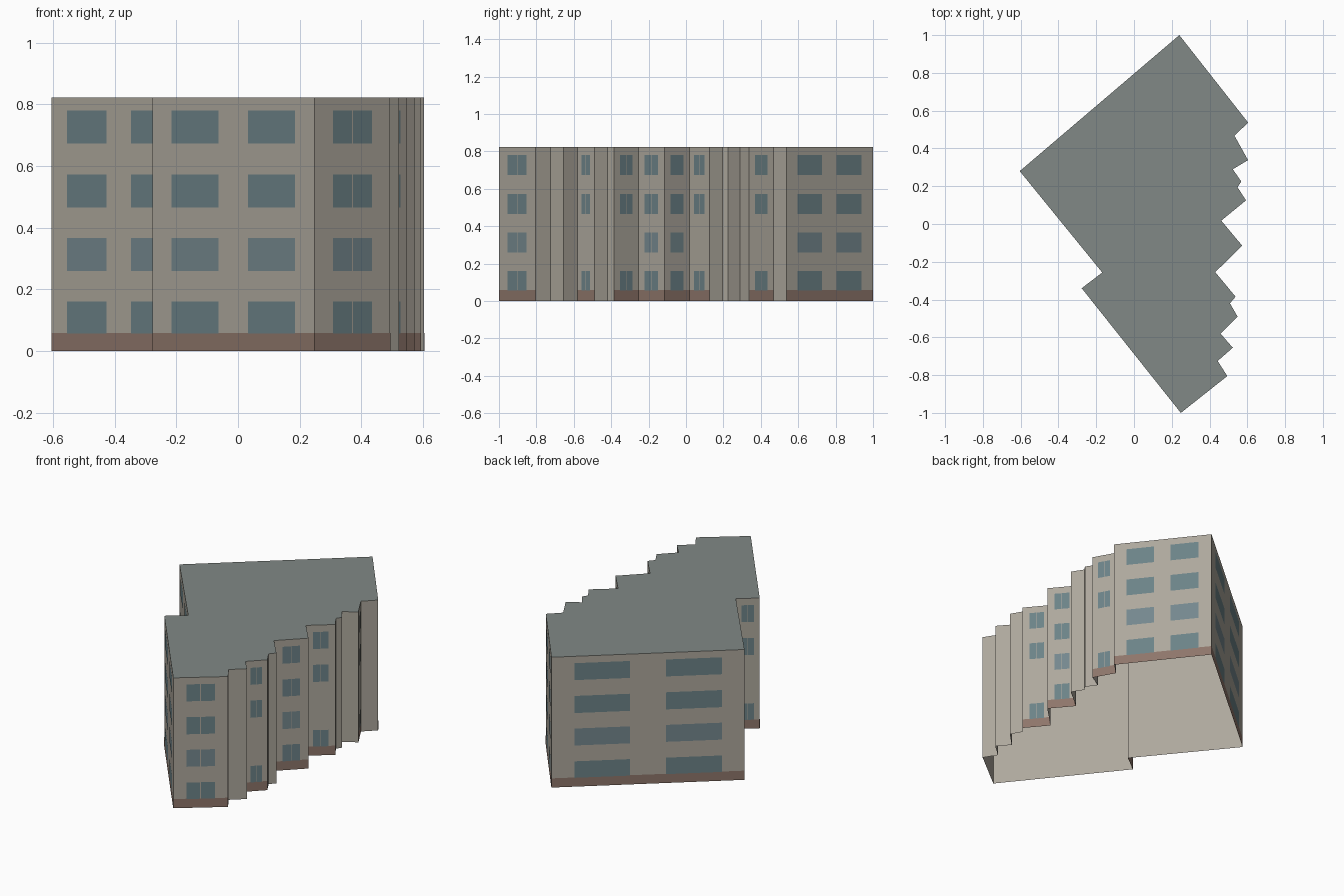
import bpy, bmesh
from mathutils import Vector

if "Cube" in bpy.data.objects:
    bpy.data.objects.remove(bpy.data.objects["Cube"])

H, BAND, LIFT = 0.823, 0.058, 0.001


def material(name, rgb):
    m = bpy.data.materials.new(name)
    m.diffuse_color = (*rgb, 1)
    m.use_nodes = True
    m.node_tree.nodes["Principled BSDF"].inputs["Base Color"].default_value = m.diffuse_color
    return m


WALL = material("wall_plaster", (0.42, 0.39, 0.335))
ROOF = material("roof_grey", (0.22, 0.25, 0.237))
BRICK = material("brick", (0.27, 0.18, 0.145))
GLASS = material("glass", (0.15, 0.225, 0.245))
PALE = material("pale_glass", (0.175, 0.245, 0.27))

# Footprint, counter-clockwise from the front tip
FOOT = [(0.248, -1.0), (0.494, -0.805), (0.443, -0.725), (0.523, -0.655),
        (0.458, -0.58), (0.548, -0.49), (0.508, -0.42), (0.538, -0.385),
        (0.43, -0.255), (0.573, -0.115), (0.462, 0.018), (0.593, 0.125),
        (0.548, 0.195), (0.568, 0.225), (0.523, 0.29), (0.604, 0.338),
        (0.532, 0.467), (0.604, 0.537), (0.24, 1.0), (-0.605, 0.28),
        (-0.168, -0.257), (-0.277, -0.34)]

# Window layouts along a wall (start, end as fractions of its length)
WIDE = [(0.118, 0.408), (0.592, 0.882)]
SIDE = [(0.125, 0.412), (0.577, 0.865)]
PAIR = [(0.24, 0.492), (0.508, 0.76)]
ALL, GAP = (0, 1, 2, 3), (0, 2, 3)
# Wall index -> window layout and the floors that have windows
FACADES = {0: (PAIR, ALL), 4: (PAIR, GAP), 7: (PAIR, GAP), 8: (PAIR, ALL),
           9: (PAIR, ALL), 10: (PAIR, GAP), 15: (PAIR, GAP), 20: (PAIR, GAP),
           17: (SIDE, ALL), 18: (WIDE, ALL), 19: (WIDE, ALL), 21: (WIDE, ALL)}
FLOORS = [(0.056, 0.16), (0.26, 0.367), (0.465, 0.573), (0.673, 0.78)]


def finish(bm, name, mats):
    me = bpy.data.meshes.new(name)
    bm.to_mesh(me)
    bm.free()
    for m in mats:
        me.materials.append(m)
    ob = bpy.data.objects.new(name, me)
    bpy.context.collection.objects.link(ob)
    return ob


def panel(bm, wall, t0, t1, z0, z1, lift, mat=0):
    """Flat rectangle lying on a wall."""
    a, b = Vector(FOOT[wall]), Vector(FOOT[(wall + 1) % len(FOOT)])
    d = b - a
    out = Vector((d.y, -d.x)).normalized() * lift
    p, q = a + d * t0 + out, a + d * t1 + out
    f = bm.faces.new([bm.verts.new(c) for c in
                      ((*p, z0), (*q, z0), (*q, z1), (*p, z1))])
    f.material_index = mat


# Building shell: walls and flat roof, open underneath
bm = bmesh.new()
low = [bm.verts.new((x, y, 0)) for x, y in FOOT]
top = [bm.verts.new((x, y, H)) for x, y in FOOT]
for i in range(len(FOOT)):
    j = (i + 1) % len(FOOT)
    bm.faces.new((low[i], low[j], top[j], top[i]))
bm.faces.new(top).material_index = 1
finish(bm, "building_shell", [WALL, ROOF])

# Brick plinth and windows on the decorated walls
plinth, panes = bmesh.new(), bmesh.new()
for wall, (layout, floors) in FACADES.items():
    panel(plinth, wall, 0, 1, 0, BAND, LIFT * 0.6)
    for i in floors:
        for t0, t1 in layout:
            panel(panes, wall, t0, t1, *FLOORS[i], LIFT, int(i == 1))
finish(plinth, "brick_plinth", [BRICK])
finish(panes, "windows", [GLASS, PALE])
